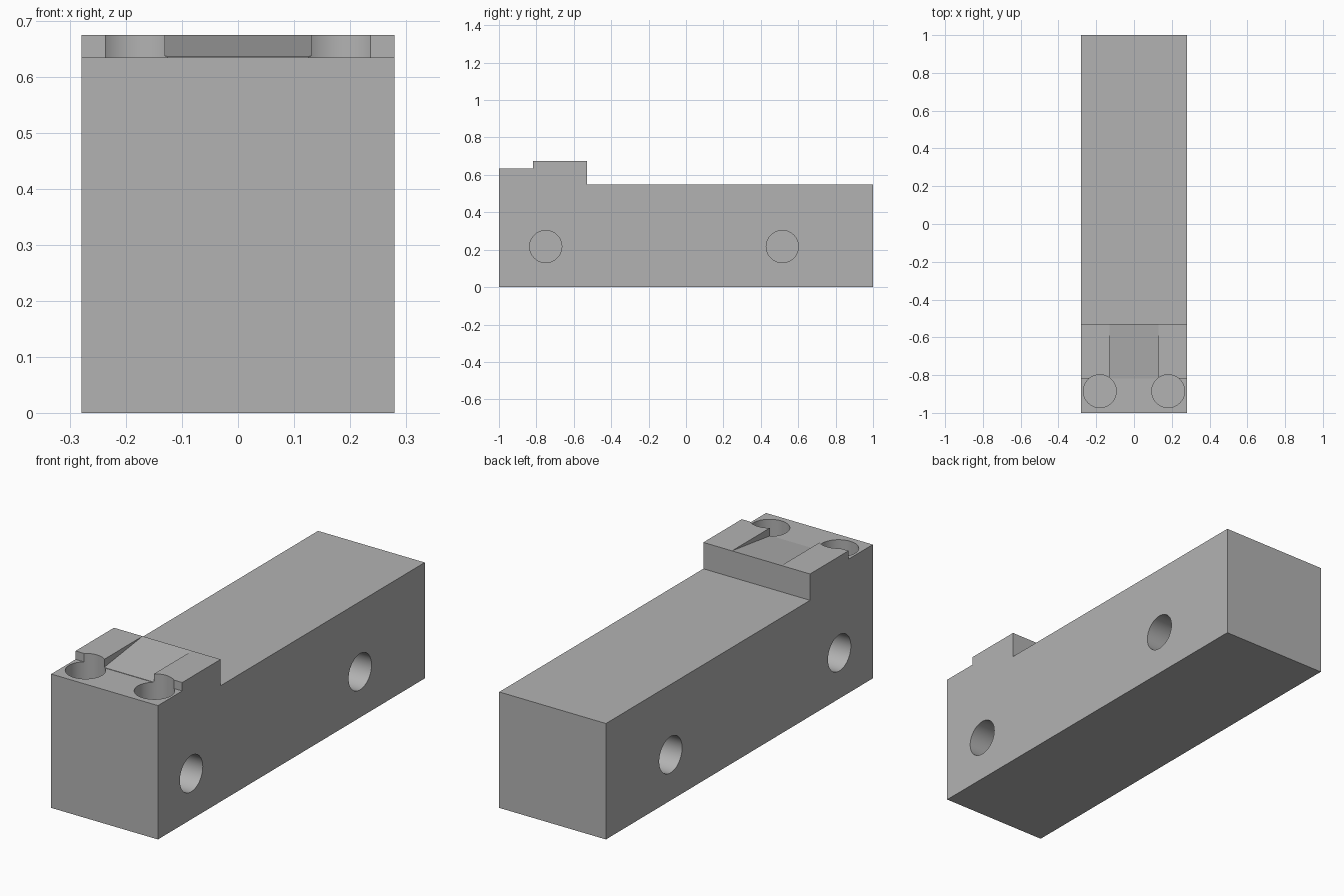
import bpy, bmesh
from math import radians
from mathutils import Matrix

cube = bpy.data.objects.get("Cube")
if cube:
    bpy.data.objects.remove(cube, do_unlink=True)

HALF_WIDTH = 0.28

grey = bpy.data.materials.new("plain grey")
grey.use_nodes = True
colour = (0.45, 0.45, 0.45, 1)
grey.diffuse_color = colour
grey.node_tree.nodes["Principled BSDF"].inputs["Base Color"].default_value = colour


def make_object(name, bm):
    bmesh.ops.recalc_face_normals(bm, faces=bm.faces)
    mesh = bpy.data.meshes.new(name)
    bm.to_mesh(mesh)
    bm.free()
    mesh.materials.append(grey)
    obj = bpy.data.objects.new(name, mesh)
    bpy.context.collection.objects.link(obj)
    return obj


def prism(name, profile, half_width):
    """Side profile of (y, z) points extruded across x."""
    bm = bmesh.new()
    face = bm.faces.new([bm.verts.new((-half_width, y, z)) for y, z in profile])
    grown = bmesh.ops.extrude_face_region(bm, geom=[face])["geom"]
    verts = [v for v in grown if isinstance(v, bmesh.types.BMVert)]
    bmesh.ops.translate(bm, verts=verts, vec=(2 * half_width, 0, 0))
    return make_object(name, bm)


def cylinder(name, centre, radius, length, axis):
    bm = bmesh.new()
    turn = Matrix.Rotation(radians(90), 4, "Y") if axis == "x" else Matrix()
    bmesh.ops.create_cone(bm, cap_ends=True, segments=64, radius1=radius,
                          radius2=radius, depth=length,
                          matrix=Matrix.Translation(centre) @ turn)
    return make_object(name, bm)


# Body with the stepped head at the front
body = prism("block_body", [(-1, 0), (1, 0), (1, 0.55), (-0.53, 0.55),
                            (-0.53, 0.675), (-0.818, 0.675),
                            (-0.818, 0.635), (-1, 0.635)], HALF_WIDTH)

# Sloping channel through the raised step
cutters = [prism("ramp_cutter", [(-0.85, 0.637), (-0.818, 0.637), (-0.53, 0.675),
                                 (-0.5, 0.679), (-0.5, 0.75), (-0.85, 0.75)], 0.13)]

for side in (-1, 1):
    # Round pockets sunk into the top of the head
    cutters.append(cylinder("pocket_cutter", (side * 0.181, -0.885, 0.63),
                            0.087, 0.4, "z"))
    # Blind holes in both long sides
    for y in (-0.75, 0.515):
        cutters.append(cylinder("side_hole_cutter", (side * HALF_WIDTH, y, 0.217),
                                0.086, 0.4, "x"))

bpy.context.view_layer.objects.active = body
for cutter in cutters:
    cutter.hide_render = True
    cut = body.modifiers.new(cutter.name, "BOOLEAN")
    cut.operation = "DIFFERENCE"
    cut.solver = "EXACT"
    cut.object = cutter
    bpy.ops.object.modifier_apply(modifier=cut.name)
    bpy.data.objects.remove(cutter, do_unlink=True)

# Smooth hole walls, crisp block edges
bpy.ops.object.select_all(action="DESELECT")
body.select_set(True)
bpy.ops.object.shade_smooth_by_angle(angle=radians(25))
